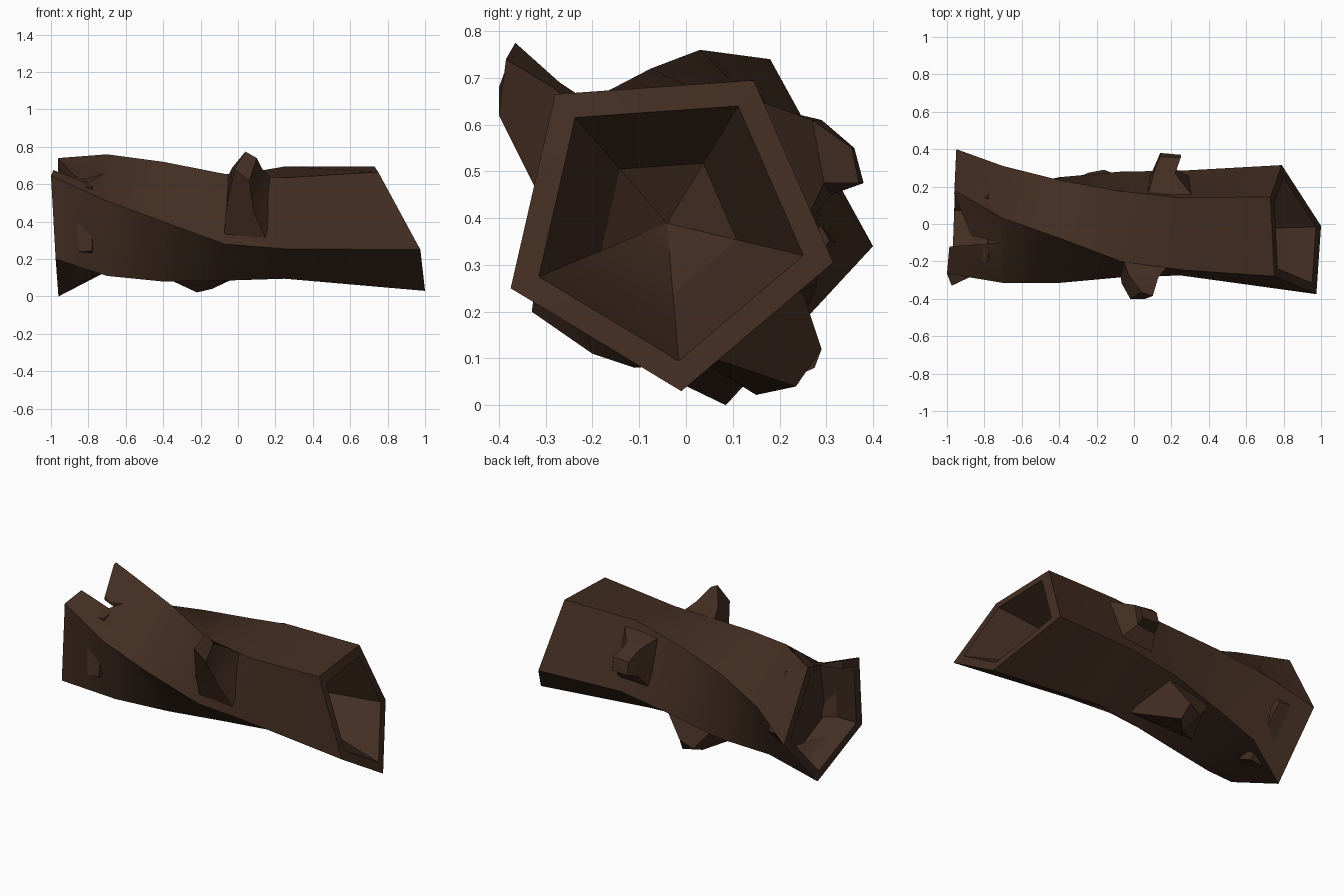
import bpy, bmesh, math
from mathutils import Vector

if "Cube" in bpy.data.objects:
    bpy.data.objects.remove(bpy.data.objects["Cube"])

bark = bpy.data.materials.new("dark brown bark")
bark.diffuse_color = (0.056, 0.027, 0.016, 1)
bark.use_nodes = True
bark.node_tree.nodes["Principled BSDF"].inputs["Base Color"].default_value = bark.diffuse_color


def finish(bm, name):
    bmesh.ops.recalc_face_normals(bm, faces=bm.faces)
    me = bpy.data.meshes.new(name)
    bm.to_mesh(me)
    bm.free()
    ob = bpy.data.objects.new(name, me)
    bpy.context.collection.objects.link(ob)
    me.materials.append(bark)
    return ob


def smooth(ob):
    bpy.ops.object.select_all(action='DESELECT')
    ob.select_set(True)
    bpy.context.view_layer.objects.active = ob
    bpy.ops.object.shade_smooth_by_angle(angle=math.radians(30))


def loft(bm, rings):
    vr = [[bm.verts.new(p) for p in r] for r in rings]
    for a, b in zip(vr, vr[1:]):
        n = len(a)
        for i in range(n):
            j = (i + 1) % n
            bm.faces.new((a[i], a[j], b[j], b[i]))
    return vr


def section(x, *yz):
    return [(x, y, z) for y, z in yz]


def shrink(ring, s, dx=0.0, flat=None):
    c = sum((Vector(p) for p in ring), Vector()) / len(ring)
    out = []
    for p in ring:
        q = c + (Vector(p) - c) * s
        q.x = flat if flat is not None else q.x + dx
        out.append(q)
    return out


# ragged end rings of the twisted hollow log, and the five-sided sections between
right_end = [(0.75, -0.28, 0.665), (0.73, 0.145, 0.695), (0.79, 0.315, 0.305),
             (1.0, -0.01, 0.03), (0.975, -0.375, 0.25)]
left_end = [(-0.96, 0.18, 0.74), (-0.95, 0.40, 0.34), (-0.96, 0.085, 0.0),
            (-0.975, -0.33, 0.20), (-1.0, -0.265, 0.645)]
twist = [
    section(0.25, (-0.245, 0.635), (0.14, 0.695), (0.285, 0.31), (-0.01, 0.095), (-0.275, 0.255)),
    section(-0.07, (-0.20, 0.655), (0.175, 0.64), (0.28, 0.26), (-0.05, 0.085), (-0.285, 0.28)),
    section(-0.4, (-0.075, 0.72), (0.235, 0.575), (0.25, 0.18), (-0.11, 0.08), (-0.315, 0.40)),
    section(-0.7, (0.03, 0.76), (0.31, 0.48), (0.185, 0.135), (-0.20, 0.11), (-0.315, 0.51))]

bm = bmesh.new()
rings = [shrink(right_end, 0.42, -0.4), shrink(right_end, 0.82), right_end]
rings += twist
rings += [left_end, shrink(left_end, 0.84), shrink(left_end, 0.76, flat=-0.78)]
vr = loft(bm, rings)
# cavity floors, each with a slightly sunken centre
for ring, dx in ((vr[0], -0.1), (vr[-1], 0.04)):
    c = bm.verts.new(sum((v.co for v in ring), Vector()) / 5 + Vector((dx, 0, 0)))
    for i in range(5):
        bm.faces.new((ring[i], ring[(i + 1) % 5], c))
log = finish(bm, "hollow_log")

# wedge that splits the top of the left end
plan = [(-0.72, -0.10), (-0.87, -0.06), (-0.965, 0.17), (-1.05, 0.17), (-1.05, -0.125)]
bm = bmesh.new()
vr = loft(bm, [[(x, y, z) for x, y in plan] for z in (0.59, 0.9)])
for r in vr:
    bm.faces.new(r)
wedge = finish(bm, "split_cutter")
wedge.hide_render = True
mod = log.modifiers.new("split", 'BOOLEAN')
mod.operation, mod.object, mod.solver = 'DIFFERENCE', wedge, 'EXACT'
bpy.context.view_layer.objects.active = log
bpy.ops.object.modifier_apply(modifier=mod.name)
bpy.data.objects.remove(wedge)
smooth(log)


# broken branch stubs, flaring into the trunk
def branch(name, *rings):
    bm = bmesh.new()
    vr = loft(bm, rings)
    for r in (vr[0], vr[-1]):
        bm.faces.new(r)
    smooth(finish(bm, name))


branch("front_branch",
       [(-0.06, -0.18, 0.63), (0.20, -0.20, 0.61), (0.17, -0.25, 0.265), (-0.075, -0.26, 0.30)],
       [(-0.03, -0.27, 0.69), (0.13, -0.285, 0.68), (0.085, -0.315, 0.45), (-0.065, -0.32, 0.46)],
       [(0.04, -0.365, 0.775), (0.10, -0.385, 0.74), (0.06, -0.40, 0.62), (-0.02, -0.40, 0.68)])
branch("back_branch",
       [(0.07, 0.14, 0.645), (0.33, 0.13, 0.66), (0.32, 0.24, 0.36), (0.08, 0.24, 0.36)],
       [(0.11, 0.29, 0.61), (0.22, 0.27, 0.61), (0.22, 0.295, 0.475), (0.11, 0.31, 0.45)],
       [(0.14, 0.36, 0.55), (0.25, 0.355, 0.55), (0.25, 0.37, 0.475), (0.14, 0.38, 0.475)])
branch("lower_branch",
       [(-0.42, 0.0, 0.115), (0.03, 0.0, 0.12), (-0.03, 0.24, 0.27), (-0.38, 0.22, 0.25)],
       [(-0.22, 0.15, 0.022), (-0.14, 0.235, 0.04), (-0.16, 0.29, 0.12), (-0.24, 0.275, 0.08)])
